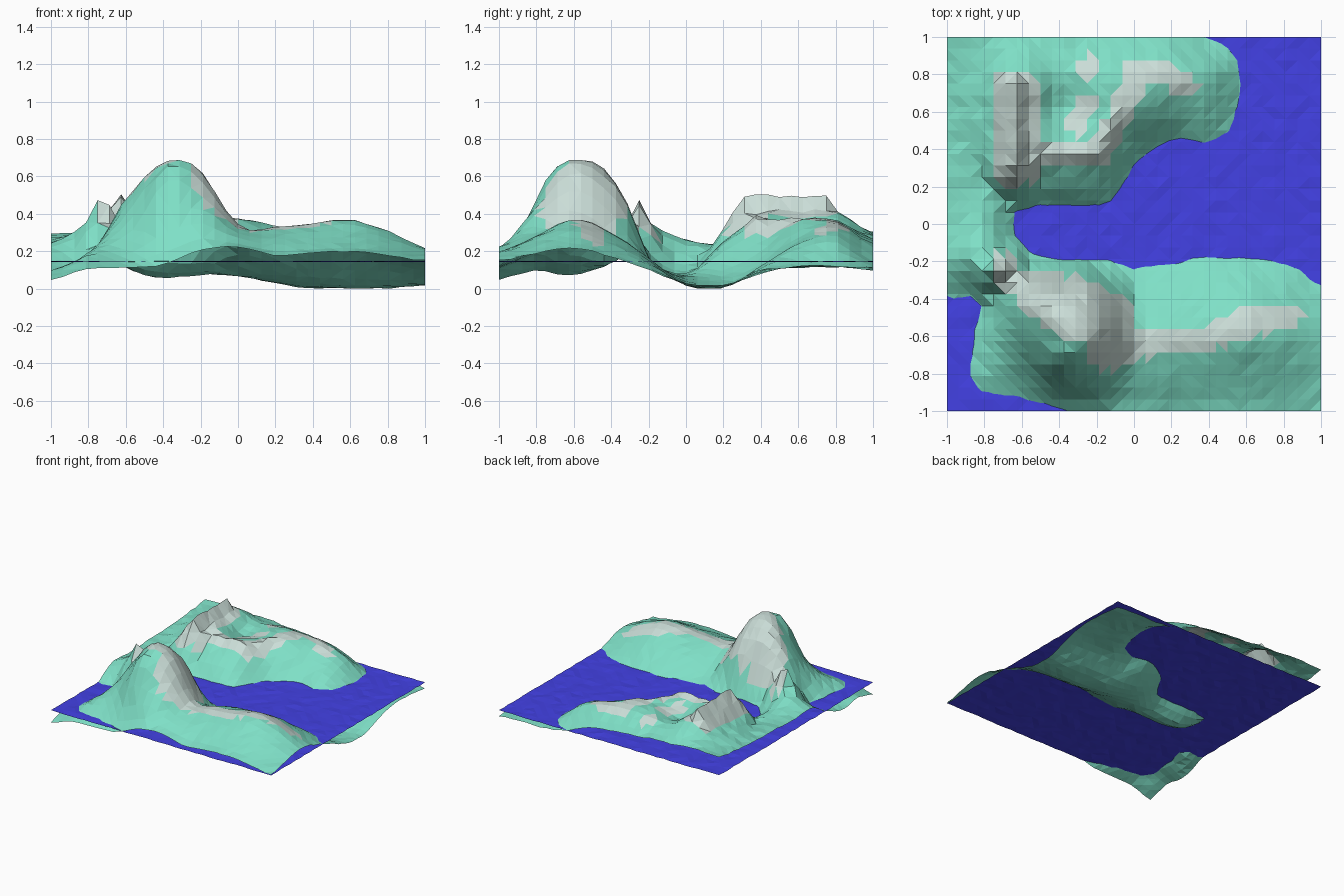
import bpy, bmesh, math, random
from mathutils import Vector
from mathutils.geometry import intersect_point_line

if "Cube" in bpy.data.objects:
    bpy.data.objects.remove(bpy.data.objects["Cube"])

random.seed(4)
N = 32          # cells per side
SEA = 0.145     # water level


def material(name, rgb):
    m = bpy.data.materials.new(name)
    m.diffuse_color = (*rgb, 1)
    m.use_nodes = True
    m.node_tree.nodes["Principled BSDF"].inputs["Base Color"].default_value = m.diffuse_color
    return m


grass = material("mint grass", (0.212, 0.745, 0.571))
rock = material("pale rock", (0.597, 0.730, 0.687))
blue = material("deep blue water", (0.056, 0.053, 0.78))

# Landform cross-sections, south to north, each sampled west to east (height in cm)
SECTIONS = [
    [5, 11, 11, 13, 21, 22, 18, 19, 20, 18, 15],
    [10, 18, 24, 40, 44, 30, 27, 28, 28, 25, 19],
    [7, 19, 41, 66, 63, 34, 33, 35, 37, 31, 22],
    [14, 16, 47, 60, 51, 23, 27, 29, 30, 24, 17],
    [24, 32, 20, 16, 15, 13, 14, 16, 16, 14, 10],
    [23, 26, 11, 6, 8, 7, 5, 3, 2, 2, 3],
    [24, 23, 23, 25, 24, 10, 3, 1, 1, 1, 2],
    [24, 28, 40, 37, 36, 20, 11, 12, 10, 9, 8],
    [25, 31, 42, 31, 35, 36, 27, 23, 12, 12, 12],
    [27, 32, 42, 34, 36, 36, 34, 27, 13, 12, 12],
    [29, 30, 29, 28, 27, 25, 22, 14, 11, 11, 10],
]


def spline(vals, t):
    """Smooth curve through evenly spaced values, t from -1 to 1."""
    u = (t + 1) / 2 * (len(vals) - 1)
    i = min(int(u), len(vals) - 2)
    f = u - i
    a, b, c, d = (vals[max(0, min(len(vals) - 1, i + k))] for k in (-1, 0, 1, 2))
    return b + 0.5 * f * (c - a + f * (2*a - 5*b + 4*c - d + f * (3*(b - c) + d - a)))


def path_distance(x, y, path):
    best = 9
    p = Vector((x, y, 0))
    for a, b in zip(path, path[1:]):
        a, b = Vector((*a, 0)), Vector((*b, 0))
        q, t = intersect_point_line(p, a, b)
        best = min(best, (p - a.lerp(b, max(0, min(1, t)))).length)
    return best


# Crests laid over the landform: path, height, side slope, roundness
CRESTS = [
    ([(-0.63, 0.32), (-0.63, 0.75)], 0.505, 1.5, 0),
    ([(-0.75, -0.25), (-0.70, -0.25)], 0.47, 1.9, 0),
    ([(-0.48, 0.36), (-0.2, 0.38), (-0.1, 0.6)], 0.395, 1.3, 0),
    ([(-0.34, -0.64), (-0.29, -0.62)], 0.69, 0.3, 6),
    ([(-0.38, -0.47), (-0.29, -0.45)], 0.62, 0.3, 6.5),
]


def height(x, y):
    z = spline([spline(s, x) for s in SECTIONS], y) / 100
    for path, top, slope, bulge in CRESTS:
        d = path_distance(x, y, path)
        z = max(z, top - slope * d - bulge * d * d)
    rough = 0.008 if x < -0.1 and y > 0.2 else 0.004   # craggier north-west
    return max(z, 0.004) + random.uniform(-rough, rough)


# Bare rock: one mountain outline and bands along the ridges
MOUNTAIN = [(-0.76, -0.15), (-0.66, -0.15), (-0.6, -0.25), (-0.25, -0.28), (-0.02, -0.42),
            (0, -0.73), (-0.17, -0.8), (-0.27, -0.65), (-0.45, -0.57), (-0.75, -0.32)]
BANDS = [
    ([(0.0, -0.65), (0.38, -0.62), (0.58, -0.53), (0.83, -0.5)], 0.07),
    ([(-0.66, 0.28), (-0.66, 0.74)], 0.09),
    ([(-0.56, 0.27), (-0.56, 0.74)], 0.06),
    ([(-0.48, 0.36), (-0.18, 0.38), (-0.05, 0.62), (0.0, 0.8), (0.15, 0.83), (0.27, 0.74)], 0.065),
    ([(-0.32, 0.52), (-0.25, 0.66)], 0.05),
    ([(-0.25, 0.82), (-0.23, 0.84)], 0.06),
]


def inside(x, y, poly):
    hit = False
    for (ax, ay), (bx, by) in zip(poly, poly[1:] + poly[:1]):
        if (ay > y) != (by > y) and x < ax + (y - ay) * (bx - ax) / (by - ay):
            hit = not hit
    return hit


def is_rock(x, y):
    return inside(x, y, MOUNTAIN) or any(path_distance(x, y, p) < r for p, r in BANDS)


def sheet(name, shape, mats, rule=None):
    """Square grid from -1 to 1 displaced by shape(x, y), flat triangles."""
    bm = bmesh.new()
    bmesh.ops.create_grid(bm, x_segments=N, y_segments=N, size=1)
    for v in bm.verts:
        v.co.z = shape(v.co.x, v.co.y)
    bmesh.ops.triangulate(bm, faces=bm.faces[:])
    for f in bm.faces:
        c = f.calc_center_median()
        f.material_index = int(bool(rule and rule(c.x, c.y)))
    bm.normal_update()
    me = bpy.data.meshes.new(name)
    bm.to_mesh(me)
    bm.free()
    for m in mats:
        me.materials.append(m)
    ob = bpy.data.objects.new(name, me)
    bpy.context.collection.objects.link(ob)
    return ob


# Land with mountains, ridges and seabed
land = sheet("terrain", height, [grass, rock], is_rock)
low = min(v.co.z for v in land.data.vertices)
for v in land.data.vertices:
    v.co.z -= low

# Rippled water surface
sheet("water", lambda x, y: SEA + random.uniform(-0.004, 0.004), [blue])
